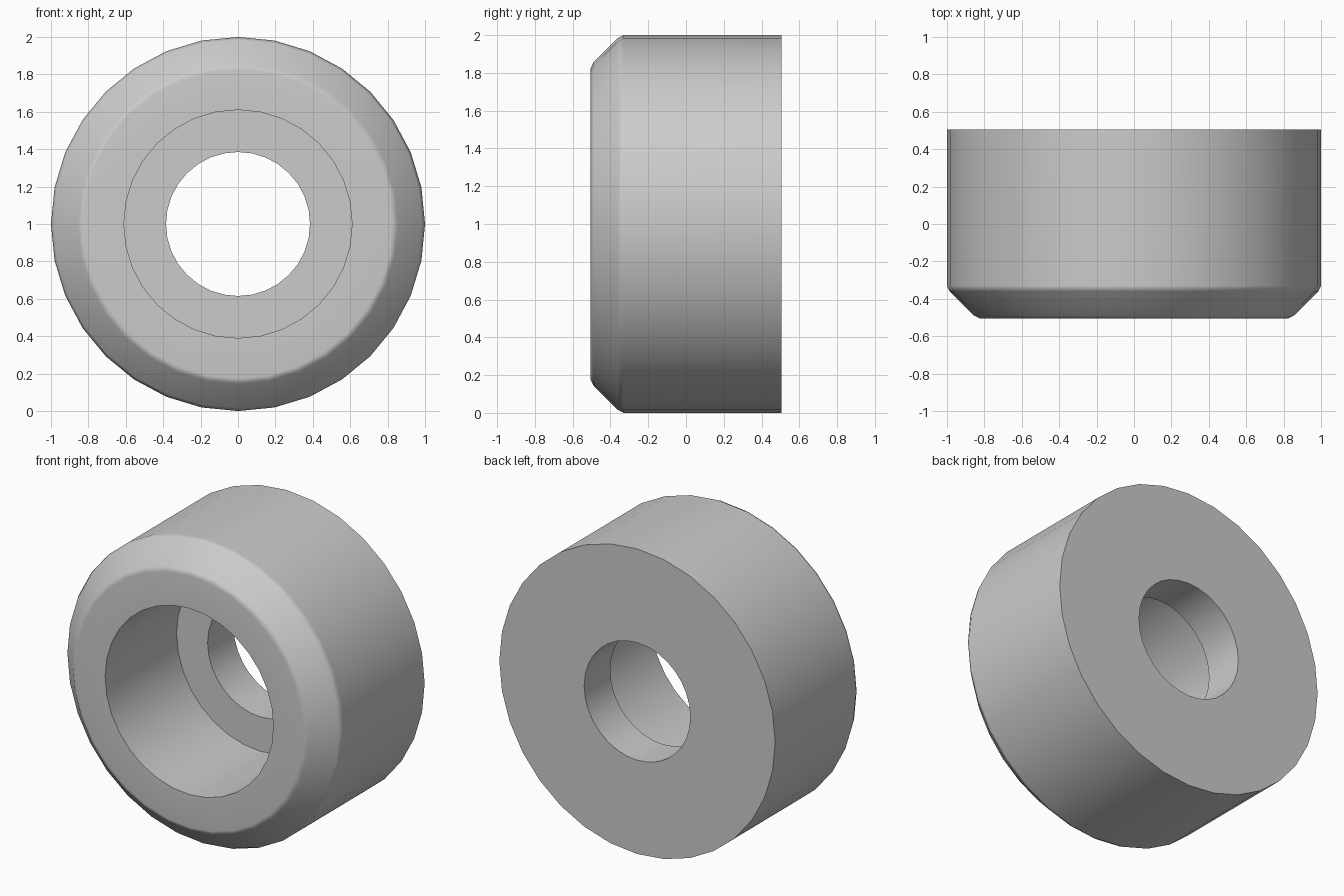
import bpy
import bmesh
import math
from mathutils import Matrix, Vector

SIDES = 32
HALF_DEPTH = 0.505

cube = bpy.data.objects.get("Cube")
if cube:
    bpy.data.objects.remove(cube, do_unlink=True)

# Cross-section (radius, y): bore, counterbore step, front face,
# softened chamfer, outer wall, back face
profile = [
    (0.385, HALF_DEPTH),
    (0.385, 0.235),
    (0.61, 0.235),
    (0.61, -HALF_DEPTH),
    (0.825, -HALF_DEPTH),
    (0.855, -0.49),
    (0.985, -0.36),
    (1.0, -0.33),
    (1.0, HALF_DEPTH),
]

# Revolve the closed section around the y axis
bm = bmesh.new()
verts = [bm.verts.new((r, y, 0)) for r, y in profile]
edges = [bm.edges.new((a, b)) for a, b in zip(verts, verts[1:] + verts[:1])]
bmesh.ops.spin(bm, geom=verts + edges, cent=Vector(), axis=(0, 1, 0),
               angle=math.tau, steps=SIDES, use_merge=False)
bmesh.ops.remove_doubles(bm, verts=bm.verts[:], dist=0.0005)
bmesh.ops.recalc_face_normals(bm, faces=bm.faces[:])
bmesh.ops.transform(bm, matrix=Matrix.Translation((0, 0, 1)), verts=bm.verts[:])

mesh = bpy.data.meshes.new("counterbored_bushing")
bm.to_mesh(mesh)
bm.free()
bushing = bpy.data.objects.new("counterbored_bushing", mesh)
bpy.context.collection.objects.link(bushing)

# Smooth walls and chamfer, crisp bore rims, flat end faces
bpy.ops.object.select_all(action="DESELECT")
bushing.select_set(True)
bpy.context.view_layer.objects.active = bushing
bpy.ops.object.shade_smooth_by_angle(angle=math.radians(30))
weighted = bushing.modifiers.new("weighted_normals", "WEIGHTED_NORMAL")
weighted.keep_sharp = True
